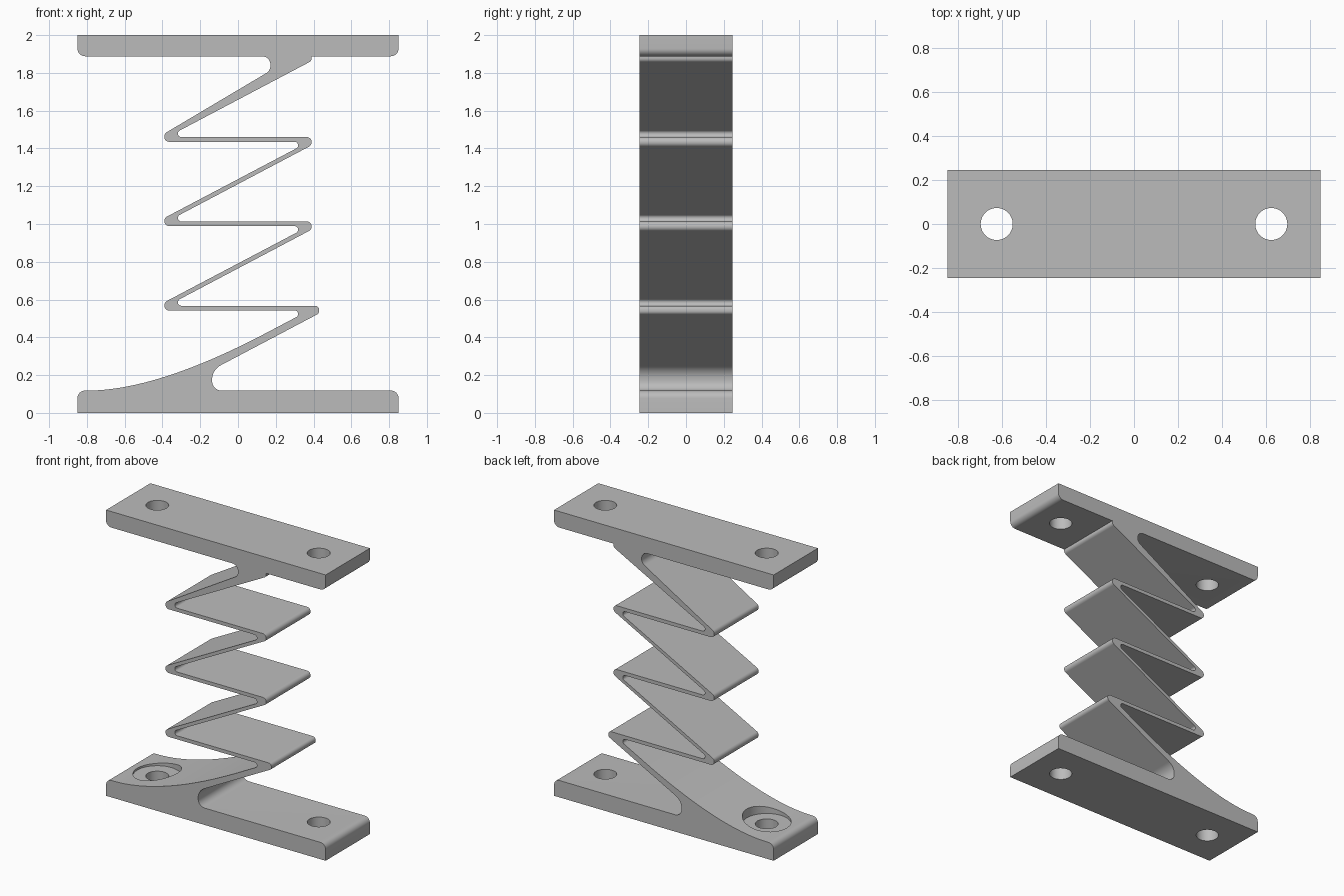
import bpy, bmesh, math
from mathutils import Vector

cube = bpy.data.objects.get("Cube")
if cube:
    bpy.data.objects.remove(cube, do_unlink=True)

HALF_DEPTH = 0.245
PITCH = 0.4465
PLATE_TOP = 0.118     # top of the lower plate
UPPER = 1.888         # underside of the upper plate
END, POCKET = 0.39, 0.318
R_OUT, R_IN = 0.026, 0.018

grey = bpy.data.materials.new("plain grey")
grey.use_nodes = True
colour = (0.5, 0.5, 0.5, 1)
grey.diffuse_color = colour
grey.node_tree.nodes["Principled BSDF"].inputs["Base Color"].default_value = colour


def rounded(corners, steps=8):
    """Replace each (x, z, radius) corner by a tangent arc."""
    out = []
    for i, (x, z, r) in enumerate(corners):
        p = Vector((x, z))
        if r == 0:
            out.append(p)
            continue
        a = (Vector(corners[i - 1][:2]) - p).normalized()
        b = (Vector(corners[(i + 1) % len(corners)][:2]) - p).normalized()
        half = a.angle(b) / 2
        centre = p + (a + b).normalized() * (r / math.sin(half))
        start = p + a * (r / math.tan(half)) - centre
        end = p + b * (r / math.tan(half)) - centre
        sweep = start.angle(end)
        for k in range(steps + 1):
            t = k / steps
            out.append(centre + (start * math.sin((1 - t) * sweep)
                                 + end * math.sin(t * sweep)) / math.sin(sweep))
    return out


def make_object(name, bm):
    bmesh.ops.recalc_face_normals(bm, faces=bm.faces)
    mesh = bpy.data.meshes.new(name)
    bm.to_mesh(mesh)
    bm.free()
    mesh.materials.append(grey)
    obj = bpy.data.objects.new(name, mesh)
    bpy.context.collection.objects.link(obj)
    return obj


def drill(body, x, radius, bottom, top):
    """Cut a vertical round hole."""
    bm = bmesh.new()
    bmesh.ops.create_cone(bm, cap_ends=True, segments=48, radius1=radius,
                          radius2=radius, depth=top - bottom)
    bmesh.ops.translate(bm, verts=bm.verts, vec=(x, 0, (top + bottom) / 2))
    cutter = make_object("hole_cutter", bm)
    cutter.hide_render = True
    mod = body.modifiers.new("hole", 'BOOLEAN')
    mod.operation, mod.solver, mod.object = 'DIFFERENCE', 'EXACT', cutter
    bpy.context.view_layer.objects.active = body
    bpy.ops.object.modifier_apply(modifier=mod.name)
    bpy.data.objects.remove(cutter, do_unlink=True)


levels = [0.567 + i * PITCH for i in range(3)]   # tops of the flat leaves

# Lower plate and root of the first sloping leaf
outline = [(-0.85, 0, 0), (0.85, 0, 0), (0.85, PLATE_TOP, 0.04),
           (-0.137, PLATE_TOP, 0.05), (-0.137, 0.228, 0.085)]

# Right-hand bends, with the open pockets on the left
for i, t in enumerate(levels):
    tip = [(0.43, 0.527, 0.022), (0.43, t, 0.022)] if i == 0 else \
          [(END, t - 0.043, R_OUT), (END, t, R_OUT)]
    outline += tip + [(-POCKET, t, R_IN), (-POCKET, t + 0.03, R_IN)]

# Upper plate and the thickened leaf that joins it
outline += [(END, levels[-1] + 0.4035, 0.025), (END, UPPER, 0),
            (0.85, UPPER, 0.04), (0.85, 2, 0), (-0.85, 2, 0),
            (-0.85, UPPER, 0.04), (0.172, UPPER, 0.045), (0.172, 1.812, 0.045)]

# Left-hand bends, with the open pockets on the right
for t in reversed(levels):
    outline += [(-END, t + 0.0185, R_OUT), (-END, t - 0.025, R_OUT),
                (POCKET, t - 0.025, R_IN), (POCKET, t - 0.055, R_IN)]

# Curved ramp sweeping down to the lower plate
a, b, c = Vector((0.15, 0.4235)), Vector((-0.43, PLATE_TOP)), Vector((-0.8, PLATE_TOP))
for k in range(25):
    s = k / 24
    p = a * (1 - s) ** 2 + b * 2 * s * (1 - s) + c * s * s
    outline.append((p.x, p.y, 0))
outline.append((-0.85, PLATE_TOP, 0.04))

# Extrude the whole spring profile through its depth
bm = bmesh.new()
face = bm.faces.new([bm.verts.new((p.x, -HALF_DEPTH, p.y)) for p in rounded(outline)])
side = bmesh.ops.extrude_face_region(bm, geom=[face])
bmesh.ops.translate(bm, vec=(0, 2 * HALF_DEPTH, 0),
                    verts=[v for v in side["geom"] if isinstance(v, bmesh.types.BMVert)])
spring = make_object("zigzag_spring_mount", bm)

# Screw holes in both plates and the recess in the ramp
for x in (-0.625, 0.625):
    drill(spring, x, 0.073, -0.1, 0.3)
    drill(spring, x, 0.073, 1.85, 2.1)
drill(spring, -0.625, 0.155, 0.105, 0.3)

bpy.ops.object.select_all(action='DESELECT')
spring.select_set(True)
bpy.context.view_layer.objects.active = spring
bpy.ops.object.shade_smooth_by_angle(angle=math.radians(30))
